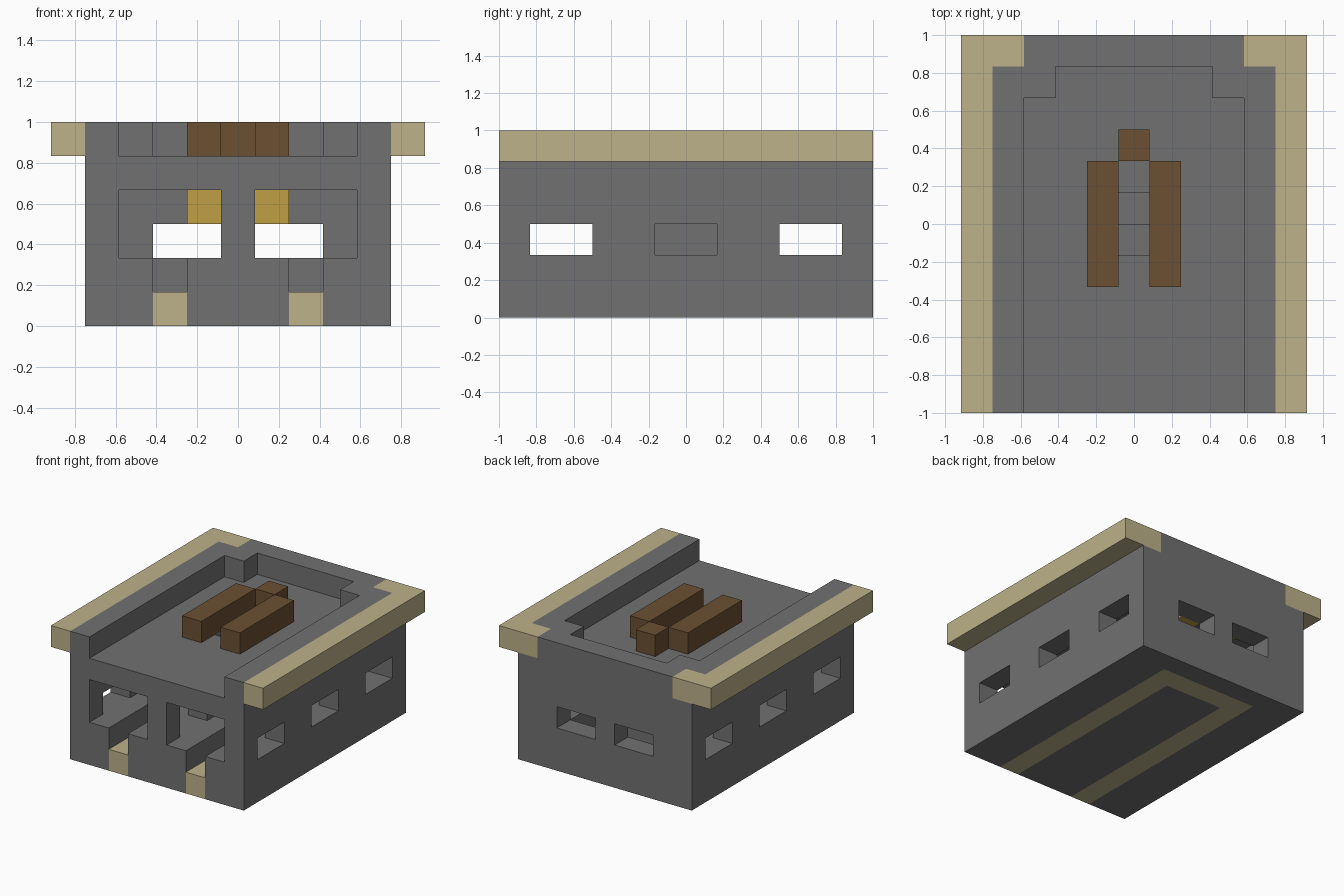
import bpy, bmesh
from itertools import product
from mathutils import Vector

if "Cube" in bpy.data.objects:
    bpy.data.objects.remove(bpy.data.objects["Cube"], do_unlink=True)

UNIT = 1 / 6                      # edge of one building block
WIDE, LONG, HIGH = 11, 12, 6      # size of the model in blocks
ORIGIN = Vector((-WIDE / 2, -LONG / 2, 0))
blocks = {}                       # block position -> part name


def fill(part, xs, ys, zs, mirror=True):
    """Fill a range of blocks with a part (None carves), on both sides of x = 0."""
    for x, y, z in product(range(*xs), range(*ys), range(*zs)):
        for side in {x, WIDE - 1 - x} if mirror else {x}:
            if part:
                blocks[side, y, z] = part
            else:
                blocks.pop((side, y, z), None)


def carve(xs, ys, zs):
    fill(None, xs, ys, zs)


# Stone shell and open roof terrace
fill("stone_body", (1, 10), (0, LONG), (0, HIGH))
carve((2, 9), (0, 10), (5, 6))
carve((3, 8), (10, 11), (5, 6))

# Twin halls open at the front, joined by two gaps in the middle wall
carve((6, 9), (0, 11), (2, 4))
carve((5, 6), (1, 3), (2, 4))
carve((5, 6), (7, 11), (2, 4))

# Side and back windows
for start in (1, 5, 9):
    carve((9, 10), (start, start + 2), (2, 3))
carve((6, 8), (11, 12), (2, 3))

# Stairwell stepping down from the terrace to the halls
for step in range(3):
    carve((5, 6), (5 + step, 6 + step), (4 - step, 5))

# U-shaped sunken channel with a sandy floor
for xs, ys in (((7, 8), (0, 11)), ((3, 8), (10, 11))):
    carve(xs, ys, (1, 2))
    fill("channel_floor", xs, ys, (0, 1))

# Sandy ledges along the sides, turning the back corners
fill("roof_ledge", (10, 11), (0, LONG), (5, 6))
fill("roof_ledge", (9, 10), (11, 12), (5, 6))

# Wooden rail around the stairwell and golden blocks under the ceiling
fill("stair_rail", (6, 7), (4, 8), (5, 6))
fill("stair_rail", (5, 6), (8, 9), (5, 6))
fill("golden_block", (6, 7), (10, 11), (3, 4))


def material(name, colour):
    mat = bpy.data.materials.new(name)
    mat.use_nodes = True
    mat.diffuse_color = (*colour, 1)
    mat.node_tree.nodes["Principled BSDF"].inputs["Base Color"].default_value = (*colour, 1)
    return mat


stone = material("grey stone", (0.165, 0.165, 0.165))
sand = material("pale sand", (0.51, 0.445, 0.254))
wood = material("brown wood", (0.147, 0.08, 0.032))
gold = material("gold", (0.53, 0.342, 0.061))


def build(part, mat):
    """Make one object from the exposed sides of a part's blocks."""
    bm = bmesh.new()
    for cell in (c for c, name in blocks.items() if name == part):
        centre = Vector(cell) + Vector((0.5, 0.5, 0.5)) + ORIGIN
        for axis, sign in product(range(3), (-1, 1)):
            normal, u, v = Vector(), Vector(), Vector()
            normal[axis] = sign
            u[(axis + 1) % 3] = 0.5
            v[(axis + 2) % 3] = 0.5 * sign
            if tuple(int(a + b) for a, b in zip(cell, normal)) in blocks:
                continue
            middle = centre + normal / 2
            corners = (middle - u - v, middle + u - v, middle + u + v, middle - u + v)
            bm.faces.new([bm.verts.new(p * UNIT) for p in corners])
    bmesh.ops.remove_doubles(bm, verts=bm.verts, dist=0.001)
    bmesh.ops.dissolve_limit(bm, angle_limit=0.02, verts=bm.verts, edges=bm.edges)
    mesh = bpy.data.meshes.new(part)
    bm.to_mesh(mesh)
    bm.free()
    mesh.materials.append(mat)
    bpy.context.collection.objects.link(bpy.data.objects.new(part, mesh))


for part, mat in (("stone_body", stone), ("channel_floor", sand), ("roof_ledge", sand),
                  ("stair_rail", wood), ("golden_block", gold)):
    build(part, mat)
